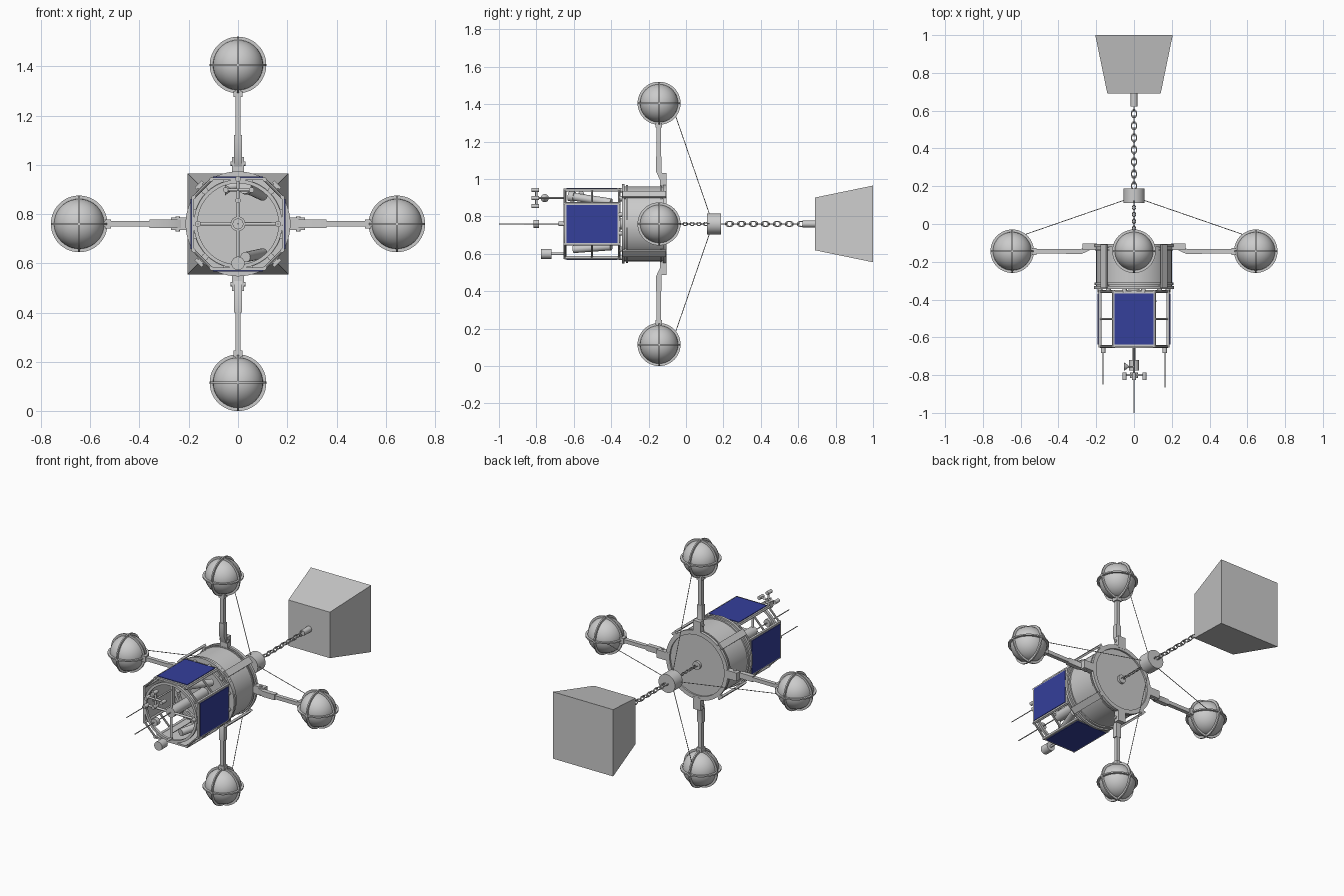
import bpy, bmesh, math
from mathutils import Matrix, Vector

if "Cube" in bpy.data.objects:
    bpy.data.objects.remove(bpy.data.objects["Cube"])

C = Matrix.Translation((0, 0, 0.76))          # long axis of the craft, along y
blue = bpy.data.materials.new("panel_blue")
blue.diffuse_color = (0.035, 0.05, 0.33, 1)
blue.use_nodes = True
blue.node_tree.nodes["Principled BSDF"].inputs["Base Color"].default_value = blue.diffuse_color


def finish(name, bm, M=C, mat=None):
    bmesh.ops.recalc_face_normals(bm, faces=bm.faces)
    me = bpy.data.meshes.new(name)
    bm.to_mesh(me)
    bm.free()
    ob = bpy.data.objects.new(name, me)
    bpy.context.collection.objects.link(ob)
    ob.matrix_world = M
    if mat:
        me.materials.append(mat)
    bpy.ops.object.select_all(action='DESELECT')
    ob.select_set(True)
    bpy.context.view_layer.objects.active = ob
    bpy.ops.object.shade_smooth_by_angle(angle=math.radians(35))
    return ob


def box(name, x, y, z, M=C, mat=None):
    bm = bmesh.new()
    size = Matrix.Diagonal((x[1] - x[0], y[1] - y[0], z[1] - z[0], 1))
    mid = Matrix.Translation(((x[0] + x[1]) / 2, (y[0] + y[1]) / 2, (z[0] + z[1]) / 2))
    bmesh.ops.create_cube(bm, size=1, matrix=mid @ size)
    return finish(name, bm, M, mat)


def rod(name, p, q, r, M=C, n=12, r2=None):
    p, q = Vector(p), Vector(q)
    d = q - p
    m = Matrix.Translation((p + q) / 2) @ d.to_track_quat('Z', 'Y').to_matrix().to_4x4()
    bm = bmesh.new()
    bmesh.ops.create_cone(bm, cap_ends=True, segments=n, radius1=r,
                          radius2=r if r2 is None else r2, depth=d.length, matrix=m)
    return finish(name, bm, M)


def band(name, r0, r1, y0, y1, M=C, n=48):
    """Flat ring around the y axis."""
    bm = bmesh.new()
    rings = []
    for i in range(n):
        a = 2 * math.pi * i / n
        rings.append([bm.verts.new((r * math.cos(a), y, r * math.sin(a)))
                      for r, y in ((r0, y0), (r1, y0), (r1, y1), (r0, y1))])
    for i in range(n):
        A, B = rings[i], rings[(i + 1) % n]
        for j in range(4):
            k = (j + 1) % 4
            bm.faces.new((A[j], A[k], B[k], B[j]))
    return finish(name, bm, M)


def prism(name, profile, w, M=C):
    """Side profile (y, z) given a width in x."""
    bm = bmesh.new()
    f = bm.faces.new([bm.verts.new((-w / 2, y, z)) for y, z in profile])
    ext = bmesh.ops.extrude_face_region(bm, geom=[f])['geom']
    bmesh.ops.translate(bm, vec=(w, 0, 0), verts=[v for v in ext if isinstance(v, bmesh.types.BMVert)])
    return finish(name, bm, M)


def chain(name, y0, y1, count, r):
    pitch = (y1 - y0) / count
    for i in range(count):
        bpy.ops.mesh.primitive_torus_add(major_radius=1, minor_radius=0.24,
                                         major_segments=16, minor_segments=8)
        ob = bpy.context.object
        ob.name = f"{name}_link"
        stretch = (pitch * 0.5 + r * 0.45) / 1.1
        ob.matrix_world = (C @ Matrix.Translation((0, y0 + (i + .5) * pitch, 0))
                           @ Matrix.Rotation(math.pi / 2 * (i % 2), 4, 'Y')
                           @ Matrix.Diagonal((r, stretch, r, 1)))
        bpy.ops.object.shade_smooth_by_angle(angle=math.radians(60))


# Drum body with end rings
rod("drum", (0, -0.33, 0), (0, -0.115, 0), 0.2, n=64)
band("drum_front_ring", 0.17, 0.213, -0.343, -0.328, n=64)
band("drum_front_clamp", 0.19, 0.208, -0.322, -0.31, n=64)
band("drum_back_ring", 0.185, 0.21, -0.122, -0.105, n=64)
band("drum_back_clamp", 0.19, 0.206, -0.14, -0.132, n=64)
rod("chain_eye_base", (0, -0.116, 0), (0, -0.1, 0), 0.025, n=24)

# Everything repeated in four directions around the axis
for k in range(4):
    M = C @ Matrix.Rotation(math.pi / 2 * k, 4, 'Y')
    D = C @ Matrix.Rotation(math.pi / 2 * k + math.pi / 4, 4, 'Y')

    # Folding arm
    box("hinge_bracket", (-.025, .025), (-.138, -.104), (.196, .272), M)
    rod("hinge_pin", (-.03, -.128, .245), (.03, -.128, .245), .009, M)
    prism("arm_root", [(-.105, .215), (-.13, .215), (-.16, .28), (-.16, .36),
                       (-.132, .36), (-.132, .28)], .034, M)
    box("arm", (-.011, .011), (-.157, -.133), (.35, .55), M)
    box("arm_end", (-.018, .018), (-.163, -.127), (.515, .54), M)

    # Float ball with three guard hoops
    S = M @ Matrix.Translation((0, -.144, .645))
    bm = bmesh.new()
    bmesh.ops.create_uvsphere(bm, u_segments=32, v_segments=20, radius=.102)
    finish("float_ball", bm, S)
    band("ball_hoop_front", .099, .115, -.004, .004, S)
    band("ball_hoop_side", .099, .115, -.004, .004, S @ Matrix.Rotation(math.pi / 2, 4, 'Z'))
    band("ball_hoop_flat", .099, .115, -.004, .004, S @ Matrix.Rotation(math.pi / 2, 4, 'X'))
    rod("tether_wire", (0, -.06, .59), (0, .125, .054), .002, M, 6)

    # Solar panel on its frame
    box("panel_frame", (-.112, .112), (-.65, -.355), (.178, .189), M)
    box("solar_panel", (-.102, .102), (-.638, -.367), (.186, .193), M, blue)
    for x in (-.108, .108):
        rod("cage_rail", (x, -.655, .18), (x, -.35, .18), .008, M)

    # Corner braces of the cage
    for y in (-.648, -.503, -.358):
        rod("corner_brace", (.108, y, .18), (.18, y, .108), .006, M, 8)
    rod("cage_stub", (0, -.36, .19), (0, -.32, .19), .014, D)
    for x in (-.05, .05):
        rod("cage_foot", (x, -.362, .18), (x, -.33, .18), .012, M)

    # Long bars standing off the drum
    box("drum_bar", (-.02, .02), (-.34, -.108), (.217, .229), D)
    for y in (-.325, -.115):
        box("drum_bar_foot", (-.012, .012), (y - .01, y + .01), (.195, .22), D)

    # Spokes of the front wheel
    rod("spoke", (0, -.647, .025), (0, -.647, .18), .007, M)

# Front wheel and centre mast
band("front_wheel_rim", .165, .18, -.656, -.64)
band("rear_wheel_rim", .165, .182, -.362, -.35)
rod("centre_tube", (0, -.655, 0), (0, -.33, 0), .03, n=24)
rod("centre_spike", (0, -1, 0), (0, -.65, 0), .003, n=8)
rod("spike_collar", (0, -.815, 0), (0, -.785, 0), .022, n=20)

# Side whiskers
for s, end in ((-1, -.85), (1, -.865)):
    rod("whisker_base", (s * .163, -.682, 0), (s * .163, -.64, 0), .012)
    rod("whisker", (s * .163, end, 0), (s * .163, -.68, 0), .0025, n=8)

# Wind sensor at the top of the wheel
rod("sensor_stem", (0, -.825, .138), (0, -.64, .138), .005)
rod("sensor_upright", (0, -.8, .09), (0, -.8, .185), .006)
rod("sensor_crossbar", (-.05, -.8, .138), (.055, -.8, .138), .006)
for x, z in ((-.05, .138), (.055, .138), (0, .095), (0, .182)):
    rod("sensor_cup", (x, -.826, z), (x, -.786, z), .011)
rod("sensor_dish", (-.052, -.755, .138), (-.03, -.755, .138), .022, n=16, r2=.006)
rod("sensor_dish_arm", (-.035, -.755, .138), (0, -.755, .138), .004)

# Camera at the bottom of the wheel
rod("camera", (0, -.775, -.16), (0, -.72, -.16), .027, n=24)
rod("camera_stem", (0, -.725, -.16), (0, -.64, -.16), .007)

# Instrument tubes inside the cage
rod("upper_tube", (.035, -.6, .145), (.1, -.4, .115), .021, n=20)
rod("upper_tube_cap", (.027, -.625, .149), (.036, -.597, .145), .027, n=20)
rod("lower_tube", (.03, -.6, -.135), (.1, -.4, -.12), .021, n=20)
rod("cross_tube", (-.05, -.56, .15), (.04, -.56, .16), .016, n=16)

# Tether canister, chains and anchor block
chain("short_chain", -.105, .115, 12, .009)
rod("canister", (0, .112, 0), (0, .187, 0), .056, n=32)
chain("long_chain", .185, .632, 14, .0135)
rod("anchor_socket", (0, .622, 0), (0, .695, 0), .018, n=20)
bm = bmesh.new()
bmesh.ops.create_cone(bm, cap_ends=True, segments=4, radius1=.205 * math.sqrt(2),
                      radius2=.141 * math.sqrt(2), depth=.31,
                      matrix=Matrix.Translation((0, .845, 0)) @ Matrix.Rotation(math.pi / 2, 4, 'X')
                      @ Matrix.Rotation(math.pi / 4, 4, 'Z'))
# wide end must face the back
if max(abs(v.co.x) for v in bm.verts if v.co.y > .845) < .2:
    bmesh.ops.scale(bm, vec=(1, -1, 1), verts=bm.verts, space=Matrix.Translation((0, -.845, 0)))
finish("anchor_block", bm)
